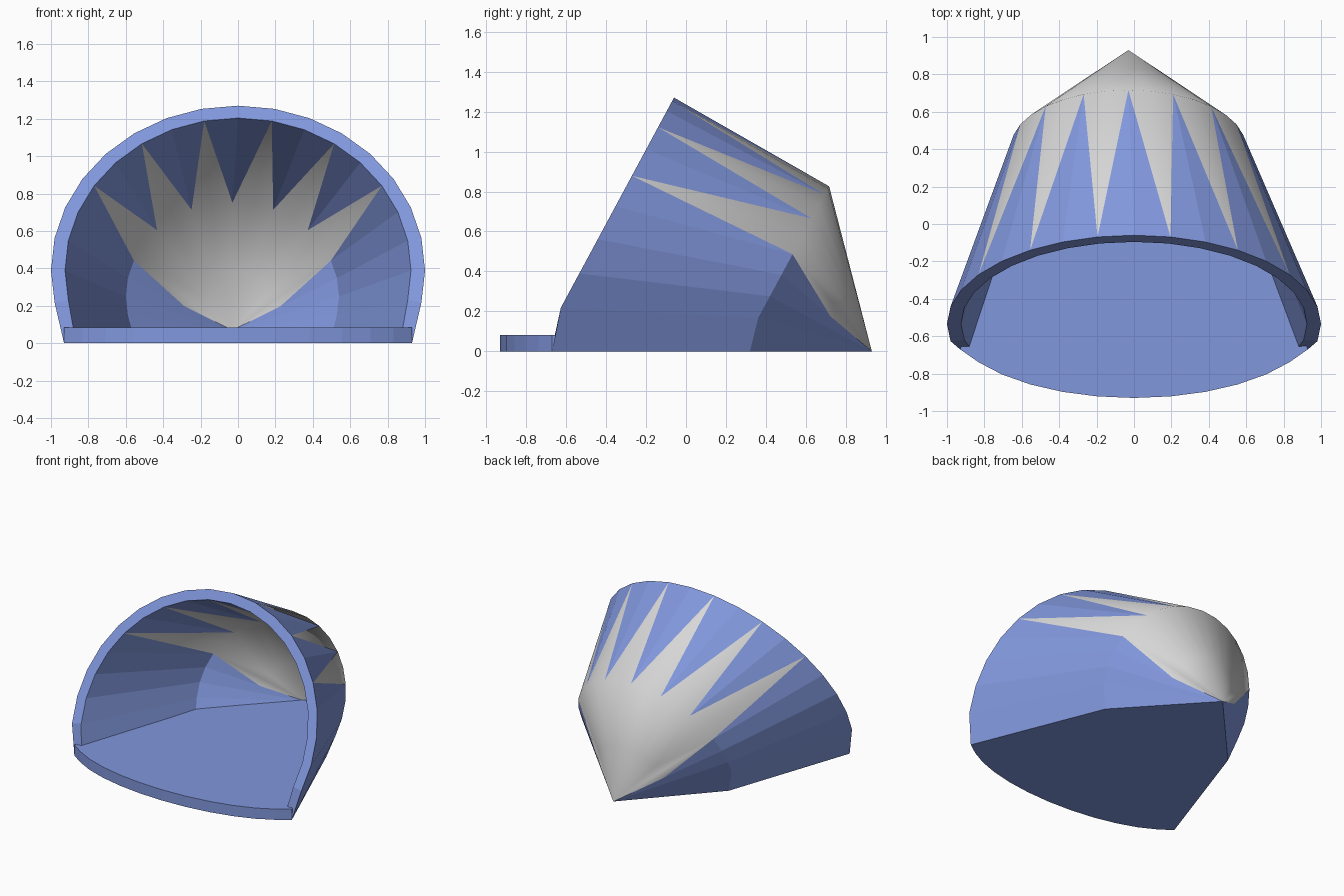
import bpy, bmesh
from math import sin, cos, pi
from mathutils import Vector

cube = bpy.data.objects.get("Cube")
if cube:
    bpy.data.objects.remove(cube)


def material(name, rgb):
    m = bpy.data.materials.new(name)
    m.use_nodes = True
    m.diffuse_color = (*rgb, 1)
    m.node_tree.nodes["Principled BSDF"].inputs["Base Color"].default_value = (*rgb, 1)
    return m


BLUE = material("periwinkle_blue", (0.22, 0.31, 0.72))
GREY = material("light_grey", (0.68, 0.68, 0.68))
STEP = pi / 16
FIRST, LAST = -2, 18          # stations round the arch; the end ones rest on the ground
MIDDLE = Vector((0, 0.1, 0.35))


def add_object(name, faces, mat, facing=None, smooth=False):
    """Build a mesh from corner lists; facing gives the wanted normal at a point."""
    bm = bmesh.new()
    for corners in faces:
        f = bm.faces.new([bm.verts.new(c) for c in corners])
        f.normal_update()
        if facing and f.normal.dot(facing(f.calc_center_median())) < 0:
            f.normal_flip()
        f.smooth = smooth
    bmesh.ops.remove_doubles(bm, verts=bm.verts, dist=0.0005)
    if not facing:
        bmesh.ops.recalc_face_normals(bm, faces=bm.faces)
    mesh = bpy.data.meshes.new(name)
    bm.to_mesh(mesh)
    bm.free()
    mesh.materials.append(mat)
    obj = bpy.data.objects.new(name, mesh)
    bpy.context.collection.objects.link(obj)
    return obj


def tilted_arch(centre, radius, foot):
    """Leaning circle of stations, finished by a foot point on each side."""
    cx, cy, cz = centre
    arch = {}
    for k in range(FIRST + 1, LAST):
        r, a = radius, k * STEP
        arch[k] = Vector((cx + r * cos(a), cy + 0.474 * r * sin(a), cz + 0.88 * r * sin(a)))
    fx, fy, fz = foot
    arch[FIRST] = Vector((cx + fx, fy, fz))
    arch[LAST] = Vector((cx - fx, fy, fz))
    return arch


def shell_skin(mouth, rim, apex):
    """Split one skin of the shell into solid, toothed blue and dome grey faces."""
    blue, grey = [], []
    mid = {k: apex.lerp(p, 0.46) for k, p in rim.items()}
    for k in range(FIRST, LAST):
        n = k + 1
        side = n <= 2 or k >= 14
        # Solid side walls and the lower back
        if side:
            blue.append([mouth[k], mouth[n], rim[n], rim[k]])
            if n == 2 or k == 14:
                top, low = (n, k) if n == 2 else (k, n)
                blue.append([rim[low], rim[top], mid[low]])
                grey.append([rim[top], apex, mid[low]])
            else:
                blue += [[rim[k], rim[n], mid[n], mid[k]], [mid[k], mid[n], apex]]
            continue
        # Pointed teeth, with grey gores widening between them
        tip, notch = (k, n) if k % 2 == 0 else (n, k)
        blue.append([mouth[k], mouth[n], rim[tip]])
        grey.append([mouth[notch], rim[k], rim[n]])
        # Back of the dome
        if k == 2 or n == 14:
            inner, edge = (n, k) if k == 2 else (k, n)
            grey += [[rim[edge], rim[inner], mid[inner]], [rim[edge], mid[inner], apex]]
        else:
            grey += [[rim[k], rim[n], mid[n], mid[k]], [mid[k], mid[n], apex]]
    return blue, grey


def outward(p):
    return p - MIDDLE


def inward(p):
    return MIDDLE - p


# Outer and inner skins
outer_mouth = tilted_arch((0, -0.534, 0.39), 1.0, (0.93, -0.67, 0))
outer_rim = tilted_arch((-0.03, 0.42, 0.276), 0.625, (0.56, 0.32, 0))
outer_apex = Vector((-0.03, 0.93, 0))
inner_mouth = tilted_arch((0, -0.534, 0.39), 0.925, (0.87, -0.67, 0.02))
inner_rim = tilted_arch((-0.03, 0.39, 0.25), 0.57, (0.53, 0.28, 0.04))
inner_apex = Vector((-0.03, 0.87, 0.07))

blue, grey = shell_skin(outer_mouth, outer_rim, outer_apex)
add_object("outer_shell", blue, BLUE, outward)
add_object("outer_dome", grey, GREY, outward, True)

blue, grey = shell_skin(inner_mouth, inner_rim, inner_apex)
add_object("inner_shell", blue, BLUE, inward)
add_object("inner_dome", grey, GREY, inward, True)

# Front lip joining both skins
lip = [[outer_mouth[k], outer_mouth[k + 1], inner_mouth[k + 1], inner_mouth[k]]
       for k in range(FIRST, LAST)]
add_object("front_lip", lip, BLUE, lambda p: Vector((0, -1, 0.5)))

# Stage floor with a curved front edge
front = [Vector((cos(k * STEP), -0.5 - 0.43 * sin(k * STEP), 0)) for k in range(2, 15)]
front[0], front[-1] = outer_mouth[FIRST], outer_mouth[LAST]
bottom = front + [outer_rim[LAST], outer_apex, outer_rim[FIRST]]
up = Vector((0, 0, 0.083))
top = [p + up for p in front]
top += [Vector((-0.57, 0.31, 0)) + up, Vector((-0.03, 0.87, 0)) + up, Vector((0.51, 0.31, 0)) + up]
count = len(bottom)
sides = [[bottom[i], bottom[(i + 1) % count], top[(i + 1) % count], top[i]] for i in range(count)]
add_object("stage_floor", [bottom, top] + sides, BLUE)
